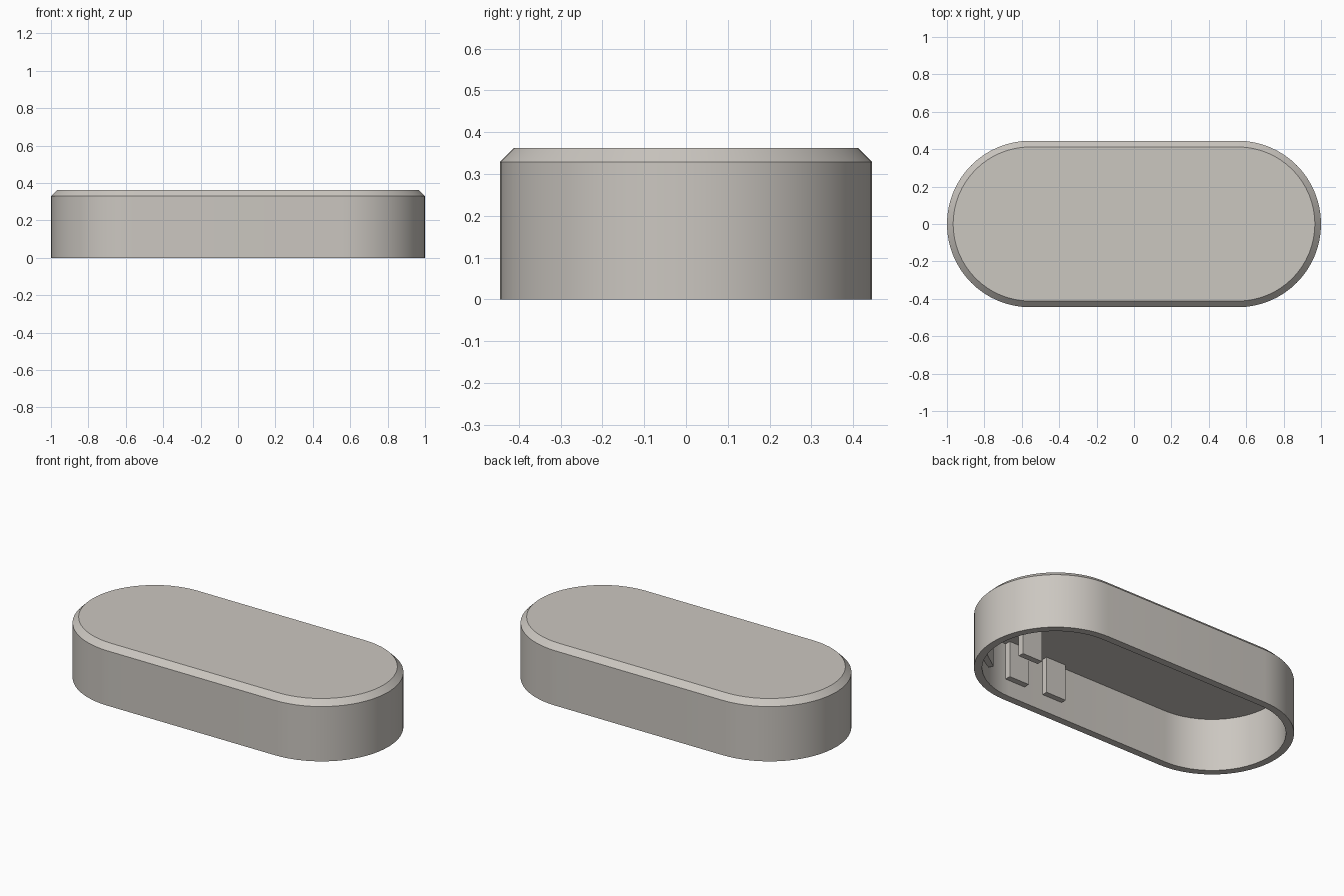
import bpy, bmesh, math
from mathutils import Matrix, Vector

if "Cube" in bpy.data.objects:
    bpy.data.objects.remove(bpy.data.objects["Cube"])

HALF_LENGTH, RADIUS, HEIGHT = 1.0, 0.445, 0.362
CENTRE = HALF_LENGTH - RADIUS      # x of each round end's centre
WALL, BEVEL, CEILING = 0.044, 0.033, 0.32
SEGMENTS = 32                      # per round end

grey = bpy.data.materials.new("warm_grey")
grey.diffuse_color = (0.60, 0.57, 0.53, 1)
grey.use_nodes = True
grey.node_tree.nodes["Principled BSDF"].inputs["Base Color"].default_value = grey.diffuse_color


def finish(bm, name):
    bmesh.ops.recalc_face_normals(bm, faces=bm.faces)
    mesh = bpy.data.meshes.new(name)
    bm.to_mesh(mesh)
    bm.free()
    mesh.materials.append(grey)
    obj = bpy.data.objects.new(name, mesh)
    bpy.context.collection.objects.link(obj)
    return obj


def stadium(bm, radius, z):
    """Ring of vertices with two straight sides and two round ends."""
    ring = []
    for side in (1, -1):
        for i in range(SEGMENTS + 1):
            a = -math.pi / 2 + math.pi * i / SEGMENTS
            ring.append(bm.verts.new((side * (CENTRE + radius * math.cos(a)),
                                      side * radius * math.sin(a), z)))
    return ring


# Hollow cover: ceiling, inner wall, bottom rim, outer wall, bevel, top
bm = bmesh.new()
rings = [stadium(bm, r, z) for r, z in (
    (RADIUS - WALL, CEILING), (RADIUS - WALL, 0), (RADIUS, 0),
    (RADIUS, HEIGHT - BEVEL), (RADIUS - BEVEL, HEIGHT))]
for low, high in zip(rings, rings[1:]):
    for i in range(len(low)):
        j = (i + 1) % len(low)
        bm.faces.new((low[i], low[j], high[j], high[i]))
bm.faces.new(rings[0])
bm.faces.new(rings[-1])
cover = finish(bm, "cover_shell")
bpy.context.view_layer.objects.active = cover
cover.select_set(True)
bpy.ops.object.shade_smooth_by_angle(angle=math.radians(30))


# Tabs hanging from the ceiling inside the right end
def tab(name, x, y, turn=0):
    z0, z1 = 0.10, CEILING + 0.01
    bm = bmesh.new()
    matrix = (Matrix.Translation(Vector((x, y, (z0 + z1) / 2)))
              @ Matrix.Rotation(math.radians(turn), 4, 'Z')
              @ Matrix.Diagonal((0.135, 0.036, z1 - z0, 1)))
    bmesh.ops.create_cube(bm, size=1, matrix=matrix)
    finish(bm, name)


tab("wall_tab_inner", 0.245, -0.385)
tab("wall_tab_outer", 0.508, -0.383)
tab("wall_tab_round_end", 0.777, -0.315, 35)
tab("free_tab", 0.615, -0.145)
